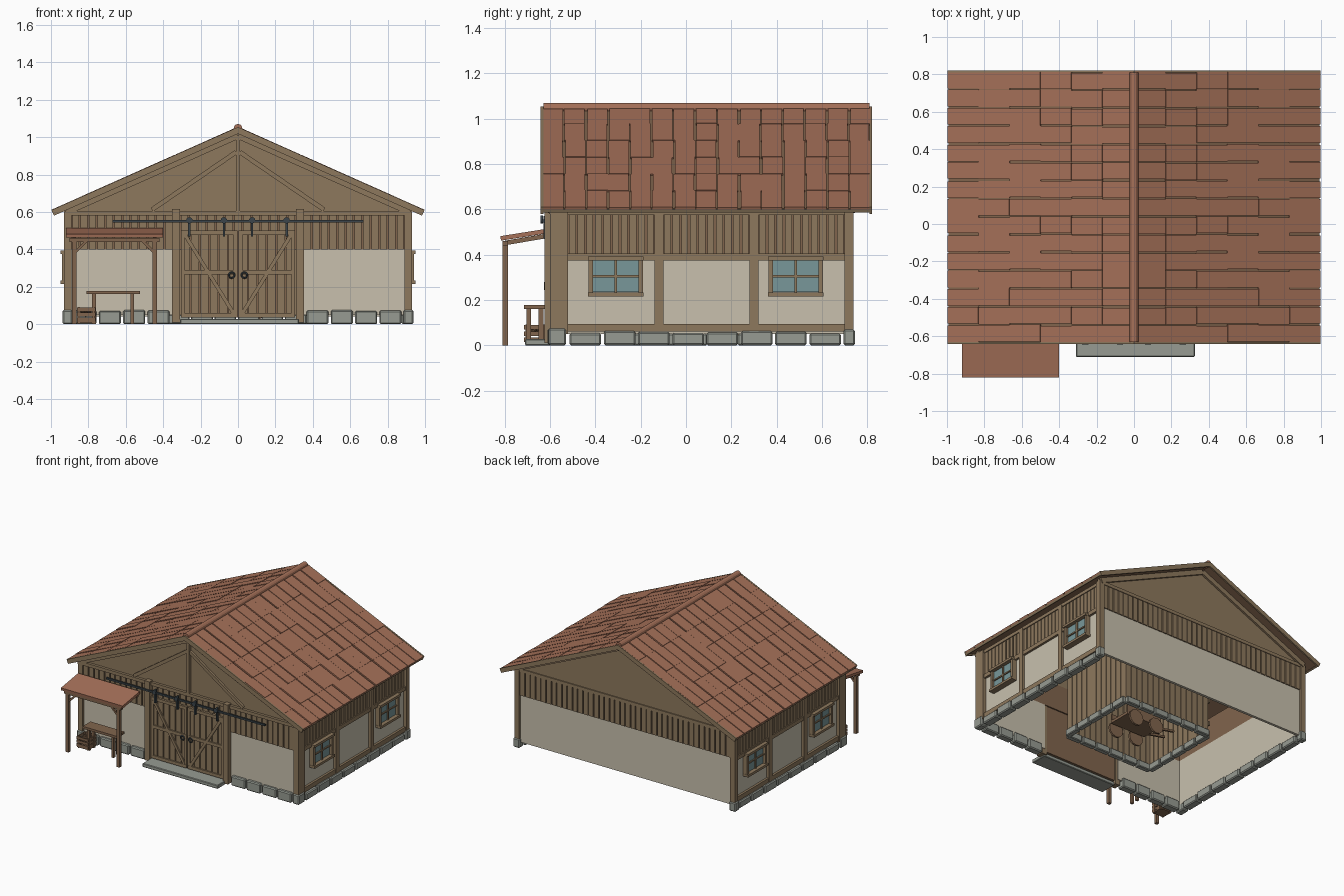
import bpy, bmesh, math, random
from mathutils import Matrix, Vector

random.seed(4)
cube = bpy.data.objects.get("Cube")
if cube:
    bpy.data.objects.remove(cube, do_unlink=True)


def material(name, r, g, b):
    m = bpy.data.materials.new(name)
    m.use_nodes = True
    m.diffuse_color = (r, g, b, 1)
    m.node_tree.nodes["Principled BSDF"].inputs["Base Color"].default_value = (r, g, b, 1)
    return m


WOOD = material("weathered wood", .27, .19, .11)
DARK = material("brown wood", .22, .13, .075)
ROOF = material("clay tile", .38, .165, .10)
PLASTER = material("plaster", .58, .53, .42)
STONE = material("stone", .31, .33, .29)
GLASS = material("window glass", .19, .31, .32)
IRON = material("iron", .045, .06, .07)


def box(x0, x1, y0, y1, z0, z1):
    """Matrix that turns a unit cube into a box between the limits."""
    return (Matrix.Translation(((x0 + x1) / 2, (y0 + y1) / 2, (z0 + z1) / 2))
            @ Matrix.Diagonal((x1 - x0, y1 - y0, z1 - z0, 1)))


def beam(a, b, w, h):
    """Matrix for a beam from a to b, w wide and h deep."""
    a, b = Vector(a), Vector(b)
    d = b - a
    return (Matrix.Translation((a + b) / 2) @ d.to_track_quat('X', 'Z').to_matrix().to_4x4()
            @ Matrix.Diagonal((d.length, w, h, 1)))


def mirror(pieces):
    return pieces + [Matrix.Scale(-1, 4, (1, 0, 0)) @ m for m in pieces]


def finish(name, bm, mat, bevel=0):
    bmesh.ops.recalc_face_normals(bm, faces=bm.faces)
    me = bpy.data.meshes.new(name)
    bm.to_mesh(me)
    bm.free()
    me.materials.append(mat)
    ob = bpy.data.objects.new(name, me)
    bpy.context.collection.objects.link(ob)
    if bevel:
        mod = ob.modifiers.new("worn edges", 'BEVEL')
        mod.width, mod.segments = bevel, 1
    return ob


def build(name, mat, pieces, bevel=0):
    bm = bmesh.new()
    for m in pieces:
        bmesh.ops.create_cube(bm, size=1, matrix=m)
    return finish(name, bm, mat, bevel)


def rods(name, mat, items):
    """Cylinders given as (centre, axis, radius, length)."""
    bm = bmesh.new()
    for c, axis, r, l in items:
        rot = Vector(axis).to_track_quat('Z', 'Y').to_matrix().to_4x4()
        bmesh.ops.create_cone(bm, cap_ends=True, segments=12, radius1=r, radius2=r, depth=l,
                              matrix=Matrix.Translation(c) @ rot)
    return finish(name, bm, mat)


def spans(a, b, n, gap):
    step = (b - a) / n
    return [(a + i * step + gap / 2, a + (i + 1) * step - gap / 2) for i in range(n)]


FRONT, BACK, SIDE = -.6, .74, .93

# Plaster walls
build("side_plaster", PLASTER, mirror([box(.885, .905, -.58, .72, .05, .4)]))
build("front_plaster", PLASTER, mirror([box(.33, .9, -.585, -.565, .05, .4)]))
build("back_plaster", PLASTER, [box(-.9, .9, .705, .725, .04, .4)])

# Upper walls: backing and vertical boards
build("upper_wall", DARK, mirror([box(.885, .9, -.58, .72, .4, .6)])
      + [box(-.9, .9, -.58, -.565, .4, .6), box(-.9, .9, .705, .72, .4, .6)])
build("side_boards", WOOD, mirror([box(.9, .915, a, b, .4, .585) for a, b in spans(-.52, .7, 32, .008)]))
build("front_boards", WOOD, mirror([box(a, b, -.595, -.58, .4, .585) for a, b in spans(.35, .89, 12, .008)])
      + [box(a, b, -.595, -.58, .5, .585) for a, b in spans(-.31, .31, 13, .008)])
build("back_boards", WOOD, [box(a, b, .72, .733, .4, .585) for a, b in spans(-.89, .89, 40, .008)])

# Timber frame
posts = [box(.89, SIDE, FRONT, -.52, .05, .6), box(.89, SIDE, .7, BACK, .05, .6)]
posts += [box(.89, .925, y - .02, y + .02, .06, .59) for y in (-.12, .3)]
build("wall_posts", WOOD, mirror(posts))
build("side_rails", WOOD, mirror([box(.89, .922, -.56, .72, z, z + h)
                                  for z, h in ((.06, .035), (.375, .03), (.575, .025))]))
build("door_posts", WOOD, mirror([box(.31, .352, -.625, -.57, .01, .615)]))
build("tie_beams", WOOD, [box(-SIDE, SIDE, -.605, -.57, .58, .605), box(-SIDE, SIDE, .71, .738, .58, .605)])

# Gables
for name, y in (("front_gable", -.585), ("back_gable", .715)):
    bm = bmesh.new()
    outline = [(-SIDE, .59), (SIDE, .59), (SIDE, .615), (0, 1.03), (-SIDE, .615)]
    face = bm.faces.new([bm.verts.new((x, y, z)) for x, z in outline])
    out = bmesh.ops.extrude_face_region(bm, geom=[face])
    bmesh.ops.translate(bm, vec=(0, .015, 0), verts=[v for v in out["geom"] if isinstance(v, bmesh.types.BMVert)])
    finish(name, bm, WOOD)
build("gable_braces", WOOD, [box(-.012, .012, -.605, -.58, .6, 1.01)]
      + mirror([beam((.01, -.592, .92), (.46, -.592, .612), .02, .024)]))

# Roof, built in the slope's own frame and mirrored
slope = Matrix.Translation((0, 0, 1.055)) @ Matrix.Rotation(math.atan(.445), 4, 'Y')
L = 1.092
tiles = []
for a, b in spans(-.635, .815, 15, .007):
    for s0, s1 in spans(.005, L, 6, .001):
        j, t = random.uniform(-.004, .004), random.uniform(-.003, .001)
        tiles.append(slope @ box(s0, s1, a + j, b + j, -.014, t))
build("roof_tiles", ROOF, mirror(tiles))
build("roof_deck", DARK, mirror([slope @ box(0, L - .004, -.632, .812, -.024, -.01)]))
build("barge_boards", WOOD, mirror([slope @ box(0, L, y, y + .012, -.034, -.001) for y in (-.642, .81)]))
build("rafters", WOOD, mirror([slope @ box(.02, L - .07, y, y + .025, -.06, -.02) for y in (-.61, .72)]))
build("eave_boards", WOOD, mirror([slope @ box(L - .014, L, -.64, .82, -.028, -.013)]))
ridge = rods("ridge_cap", ROOF, [((0, .09, 1.047), (0, 1, 0), .023, 1.44)])

# Foundation stones
stones = []
for a, b in spans(-.52, .69, 8, .012):
    stones.append(box(.875, .935 + random.uniform(-.006, .004), a, b, 0, .058 + random.uniform(-.006, .008)))
for a, b in spans(.36, .88, 4, .012):
    stones.append(box(a, b, -.605 - random.uniform(0, .006), -.55, 0, .072 + random.uniform(-.006, .008)))
stones += [box(.885, .938, -.607, -.53, 0, .075), box(.885, .938, .695, .746, 0, .07)]
build("foundation_stones", STONE, mirror(stones), .007)
build("door_step", STONE, [box(-.31, .325, -.71, -.58, 0, .028)], .004)

# Sliding doors
build("door_boards", WOOD, mirror([box(a, b, -.605, -.588, .035, .5) for a, b in spans(.003, .305, 6, .006)]))
build("door_backing", DARK, [box(-.305, .305, -.588, -.575, .035, .5)])
build("door_frame", WOOD, mirror(
    [box(.003, .305, -.615, -.603, z, z + .024) for z in (.035, .265, .478)]
    + [box(x, x + .02, -.614, -.603, .035, .5) for x in (.003, .285)]
    + [beam((.025, -.609, .06), (.285, -.609, .48), .012, .02)]))
build("door_rail", IRON, [box(-.67, .67, -.635, -.622, .543, .556)]
      + mirror([box(x - .006, x + .006, -.63, -.612, .47, .57) for x in (.075, .26)]))
rods("rail_wheels", IRON, [((s * x, -.637, .555), (0, 1, 0), .017, .012) for s in (-1, 1) for x in (.075, .26)])
for side, s in (("left", 1), ("right", -1)):
    bpy.ops.mesh.primitive_torus_add(location=(s * .034, -.622, .262), rotation=(math.pi / 2, 0, 0),
                                     major_segments=12, minor_segments=6, major_radius=.015, minor_radius=.005)
    ring = bpy.context.object
    ring.name = side + "_door_ring"
    ring.data.materials.append(IRON)

# Windows
frames, panes = [], []
for y in (-.31, .485):
    panes.append(box(.9, .921, y - .108, y + .108, .235, .38))
    frames += [box(.9, .94, y + s * .11 - .01, y + s * .11 + .01, .225, .385) for s in (-1, 1)]
    frames += [box(.9, .95, y - .122, y + .122, z, z + .018) for z in (.216, .375)]
    frames += [box(.9, .93, y - .006, y + .006, .23, .38), box(.9, .93, y - .11, y + .11, .3, .31)]
build("window_panes", GLASS, mirror(panes))
build("window_frames", WOOD, mirror(frames))

# Canopy
build("canopy_roof", ROOF, [beam((-.66, -.818, .472), (-.66, -.61, .505), .52, .02)])
canopy = [box(-.9, -.42, -.81, -.785, .44, .46), box(-.9, -.42, -.625, -.6, .465, .49)]
for x, s in ((-.875, 1), (-.445, -1)):
    canopy += [box(x - .012, x + .012, -.81, -.785, 0, .45),
               beam((x, -.797, .38), (x + s * .065, -.797, .445), .014, .014),
               beam((x, -.797, .452), (x, -.61, .484), .02, .02)]
build("canopy_frame", DARK, canopy)

# Bench and slatted crate
build("bench", DARK, [box(-.81, -.525, -.715, -.62, .16, .178)]
      + [box(x - .01, x + .01, y - .01, y + .01, 0, .16) for x in (-.77, -.565) for y in (-.695, -.64)])
crate = [box(-.86, -.765, -.71, -.62, .005, .015)]
for z in (.015, .042, .069):
    crate += [box(-.862, -.763, y, y + .007, z, z + .02) for y in (-.715, -.622)]
    crate += [box(x, x + .007, -.715, -.615, z, z + .02) for x in (-.862, -.77)]
crate += [box(x, x + .01, y, y + .01, 0, .092) for x in (-.856, -.779) for y in (-.708, -.632)]
build("crate", DARK, crate)
bm = bmesh.new()
for i in range(10):
    bmesh.ops.create_icosphere(bm, subdivisions=1, radius=.014, matrix=Matrix.Translation(
        (random.uniform(-.84, -.785), random.uniform(-.695, -.635), random.uniform(.05, .075))))
finish("crate_contents", bm, DARK)

# Inner room with stone footing
X0, X1, Y0, Y1 = -.38, .37, -.28, .35
room = [box(a, b, y, y + .012, .04, .5) for a, b in spans(X0, X1, 15, .005) for y in (Y0, Y1 - .012)]
room += [box(x, x + .012, a, b, .04, .5) for a, b in spans(Y0, Y1, 12, .005) for x in (X0, X1 - .012)]
room += [box(X0 - .015, X0, Y0, Y1, z, z + .03) for z in (.1, .28, .46)]
build("inner_room", WOOD, room)
footing = [box(a, b, y - .02, y + .02, 0, .05) for a, b in spans(X0, X1, 6, .01) for y in (Y0, Y1)]
footing += [box(x - .02, x + .02, a, b, 0, .05) for a, b in spans(Y0, Y1, 5, .01) for x in (X0, X1)]
build("inner_footing", STONE, footing, .005)

# Hand cart inside the room
build("cart", DARK, [box(-.15, .15, -.07, .11, .1, .12)]
      + [box(-.15, .15, y, y + .01, .12, .17) for y in (-.07, .1)]
      + [beam((-.15, y, .11), (-.3, y, .14), .015, .015) for y in (-.03, .07)])
rods("cart_wheels", DARK, [((x, y, .08), (0, 1, 0), .06, .015) for x in (-.09, .09) for y in (-.09, .13)])
